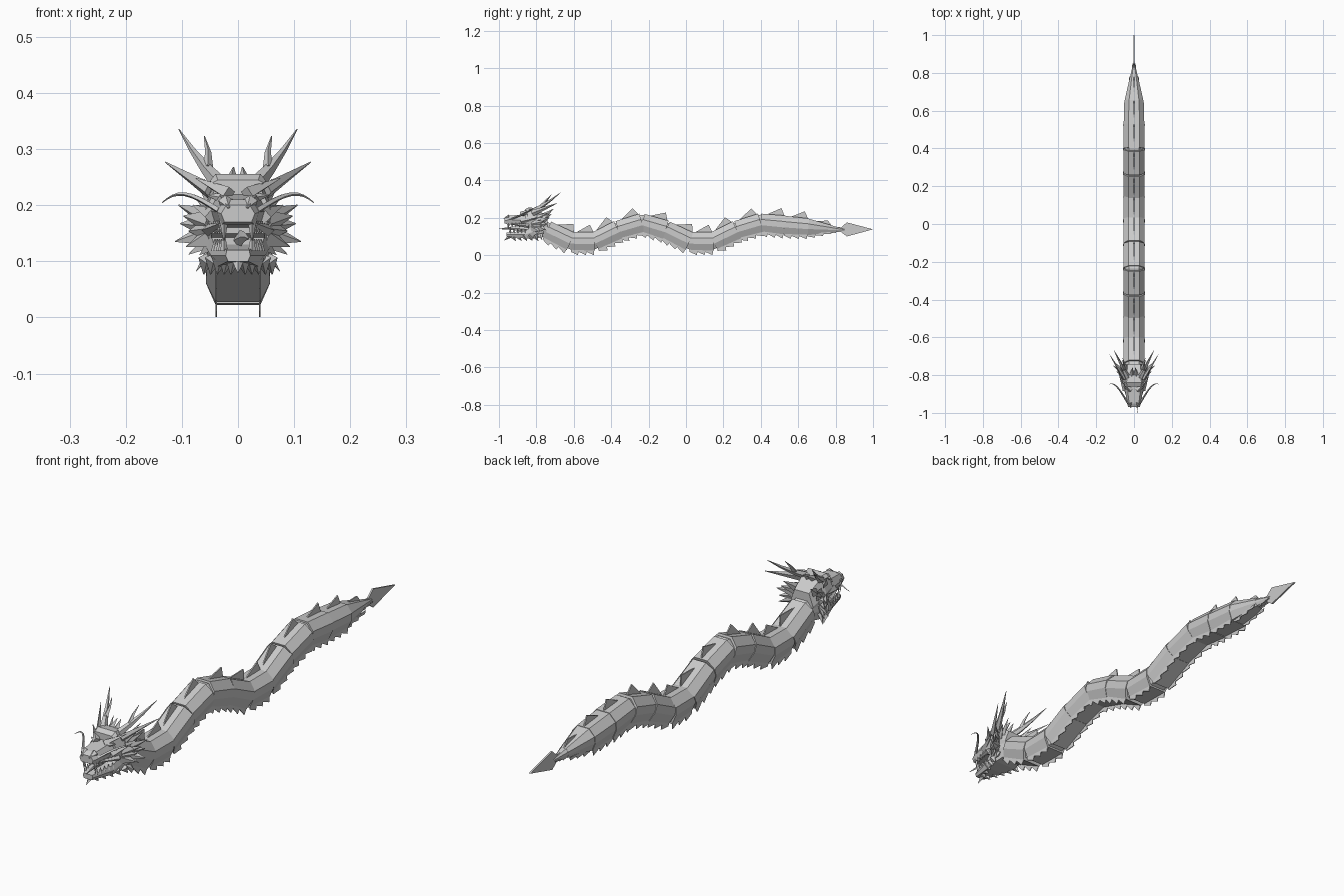
import bpy, math
from mathutils import Vector

if "Cube" in bpy.data.objects:
    bpy.data.objects.remove(bpy.data.objects["Cube"])

shade = (0.6, 0.6, 0.6, 1)
grey = bpy.data.materials.new("stone grey")
grey.use_nodes = True
grey.diffuse_color = shade
grey.node_tree.nodes["Principled BSDF"].inputs["Base Color"].default_value = shade


def loft(name, rings):
    """Skin a row of equal rings and cap both ends."""
    count = len(rings[0])
    verts = [tuple(point) for ring in rings for point in ring]
    faces = []
    for start in range(0, len(verts) - count, count):
        for i in range(count):
            j = (i + 1) % count
            faces.append((start + i, start + j, start + count + j, start + count + i))
    faces.append(tuple(range(count)))
    faces.append(tuple(range(len(verts) - count, len(verts))))
    mesh = bpy.data.meshes.new(name)
    mesh.from_pydata(verts, [], faces)
    mesh.materials.append(grey)
    part = bpy.data.objects.new(name, mesh)
    bpy.context.collection.objects.link(part)
    bpy.context.view_layer.objects.active = part
    part.select_set(True)
    bpy.ops.object.mode_set(mode="EDIT")
    bpy.ops.mesh.select_all(action="SELECT")
    bpy.ops.mesh.normals_make_consistent(inside=False)
    bpy.ops.object.mode_set(mode="OBJECT")
    part.select_set(False)


def plate(name, outline, x, width):
    """Upright sheet from a (y, z) outline."""
    loft(name, [[(x + offset, y, z) for y, z in outline] for offset in (-width / 2, width / 2)])


def spike(name, base, tip, radius, bend=(0, 0, 0), flat=1, steps=1, sides=4):
    """Tapered faceted spike from base to tip, bowed by bend at its middle."""
    base, tip, bend = Vector(base), Vector(tip), Vector(bend)
    along = (tip - base).normalized()
    across = along.orthogonal().normalized()
    if abs(along.x) < 0.9:
        across = along.cross(Vector((1, 0, 0))).normalized()
    other = along.cross(across) * flat
    rings = []
    for step in range(steps + 1):
        t = step / steps
        centre = base.lerp(tip, t) + bend * math.sin(math.pi * t)
        r = radius * (1 - t) + 0.001
        angles = [math.tau * side / sides for side in range(sides)]
        rings.append([centre + (across * math.cos(a) + other * math.sin(a)) * r for a in angles])
    loft(name, rings)


def mirror_spike(name, base, tip, radius, bend=(0, 0, 0), **shape):
    """One spike on each side of the head."""
    for tag, sign in (("left", 1), ("right", -1)):
        ends = [(sign * x, y, z) for x, y, z in (base, tip, bend)]
        spike(f"{tag}_{name}", ends[0], ends[1], radius, ends[2], **shape)


# Body path: a wave that settles into a straight, tapering tail
crest, segment_length, first, last = 0.4, 0.127, -9, 4


def joint(index):
    y = min(crest + segment_length * index, 0.85)
    if index > 0:
        return Vector((0, y, 0.17 - (y - crest) * 0.08))
    return Vector((0, y, 0.117 + 0.055 * math.cos(math.tau * index / 5)))


def thickness(point):
    return max(0.08, min(1, (0.87 - point.y) / 0.24))


# Cross-section: wide shoulders, narrow back and belly
half = [(0.03, 0.052), (0.057, 0.02), (0.057, -0.012), (0.04, -0.05)]
section = half + [(-x, z) for x, z in reversed(half)]


def body_ring(centre, up, scale):
    return [centre + (up * z + Vector((x, 0, 0))) * scale for x, z in section]


# Rigid body segments, each with a back fin and two scalloped belly fins
for index in range(first, last):
    start, end = joint(index), joint(index + 1)
    forward = (end - start).normalized()
    up = Vector((0, -forward.z, forward.y))
    front_scale, rear_scale = thickness(start), thickness(end)
    number = index - first
    loft(f"body_segment_{number}", [body_ring(start, up, front_scale * 0.96),
                                    body_ring(end, up, rear_scale)])

    def on_side(t, height):
        scale = front_scale + (rear_scale - front_scale) * t
        point = start.lerp(end, t) + up * height * scale
        return point.y, point.z

    plate(f"back_fin_{number}", [on_side(0.1, 0.04), on_side(0.8, 0.09), on_side(1, 0.04)], 0, 0.005)
    scallops = [on_side(0, -0.04)]
    for tooth in range(3):
        scallops += [on_side(tooth / 3, -0.055), on_side((tooth + 0.9) / 3, -0.072)]
    scallops.append(on_side(1, -0.04))
    for sign in (-1, 1):
        plate(f"belly_fin_{number}", scallops, sign * 0.039 * (front_scale + rear_scale) / 2, 0.003)

# Inner core seen in the wedge gaps
path = [joint(index) for index in range(first, last + 1)]
loft("body_core", [body_ring(p, Vector((0, 0, 1)), thickness(p) * 0.85) for p in path])

# Tail blade
plate("tail_blade", [(0.82, 0.13), (0.86, 0.1), (1, 0.138), (0.86, 0.175), (0.82, 0.14)], 0, 0.007)


def head_block(name, shoulder, *stations):
    """Chamfered block through stations of (y, half width, bottom, top)."""
    rings = []
    for y, width, bottom, top in stations:
        middle = (bottom + top) / 2
        right = [(width * shoulder, top), (width, middle), (width * 0.8, bottom)]
        rings.append([(x, y, z) for x, z in right + [(-x, z) for x, z in reversed(right)]])
    loft(name, rings)


# Head blocks
head_block("snout", 0.7, (-0.97, 0.03, 0.17, 0.2), (-0.95, 0.037, 0.165, 0.21), (-0.85, 0.052, 0.16, 0.22))
head_block("cranium", 0.65, (-0.86, 0.058, 0.15, 0.235), (-0.81, 0.062, 0.13, 0.25), (-0.74, 0.05, 0.11, 0.21))
head_block("brow_ridge", 0.8, (-0.86, 0.045, 0.235, 0.245), (-0.84, 0.05, 0.23, 0.256), (-0.8, 0.04, 0.23, 0.25))
head_block("lower_jaw", 0.9, (-0.96, 0.022, 0.1, 0.12), (-0.86, 0.048, 0.09, 0.13),
           (-0.8, 0.06, 0.09, 0.17), (-0.74, 0.05, 0.1, 0.17))
spike("tongue", (0, -0.84, 0.135), (0.02, -1, 0.14), 0.018, flat=0.5, bend=(0, 0, 0.006), steps=4)
spike("chin_tuft", (0, -0.93, 0.11), (0, -0.97, 0.08), 0.014)

# Antlers, ears and whiskers
mirror_spike("horn", (0.03, -0.82, 0.235), (0.105, -0.67, 0.335), 0.015, bend=(0, 0, -0.006), steps=3, sides=5)
mirror_spike("horn_fork", (0.054, -0.77, 0.265), (0.06, -0.72, 0.323), 0.009, bend=(-0.004, 0, 0), steps=2)
mirror_spike("ear", (0.05, -0.82, 0.225), (0.13, -0.69, 0.277), 0.016, flat=0.6)
mirror_spike("whisker", (0.034, -0.945, 0.19), (0.135, -0.85, 0.205), 0.005, bend=(0.01, 0.04, 0.022), steps=8)

# Face details
mirror_spike("brow", (0.016, -0.88, 0.22), (0.075, -0.82, 0.248), 0.013)
mirror_spike("eye", (0.026, -0.875, 0.212), (0.055, -0.86, 0.218), 0.01, sides=6)
mirror_spike("nostril", (0.022, -0.945, 0.205), (0.016, -0.975, 0.195), 0.013, sides=5)
mirror_spike("cheek_ridge", (0.045, -0.88, 0.18), (0.08, -0.79, 0.2), 0.014)
mirror_spike("lip", (0.054, -0.84, 0.155), (0.02, -0.97, 0.172), 0.01)
mirror_spike("crest_spike", (0.012, -0.8, 0.24), (0.008, -0.76, 0.268), 0.012)

# Teeth, the front pair grown into fangs
for k in range(5):
    y, x = -0.95 + k * 0.02, 0.025 + k * 0.004
    drop = 0.02 if k else 0.034
    mirror_spike(f"upper_tooth_{k}", (x, y, 0.172), (x, y, 0.17 - drop), 0.007)
    mirror_spike(f"lower_tooth_{k}", (x, y + 0.01, 0.118), (x, y + 0.01, 0.12 + drop), 0.006)

# Mane fanned around the cheeks, long and short blades in two rows
for row in range(2):
    for k in range(7):
        angle = math.radians(65 - 20 * k - 10 * row)
        fan = Vector((math.cos(angle), 0, math.sin(angle)))
        reach = 0.095 - 0.012 * (k % 2) - 0.015 * row
        hub = Vector((0.02, -0.79 - 0.03 * row, 0.16))
        tip = hub + fan * reach + Vector((0, 0.08 - 0.01 * k, 0))
        mirror_spike(f"mane_blade_{row}_{k}", hub + fan * 0.03, tip, 0.024, flat=0.5)

# Beard spikes along the jaw
for k in range(5):
    x, y = 0.008 + k * 0.012, -0.93 + k * 0.03
    mirror_spike(f"beard_{k}", (x, y, 0.105), (x + 0.005, y + 0.02, 0.077), 0.014)
